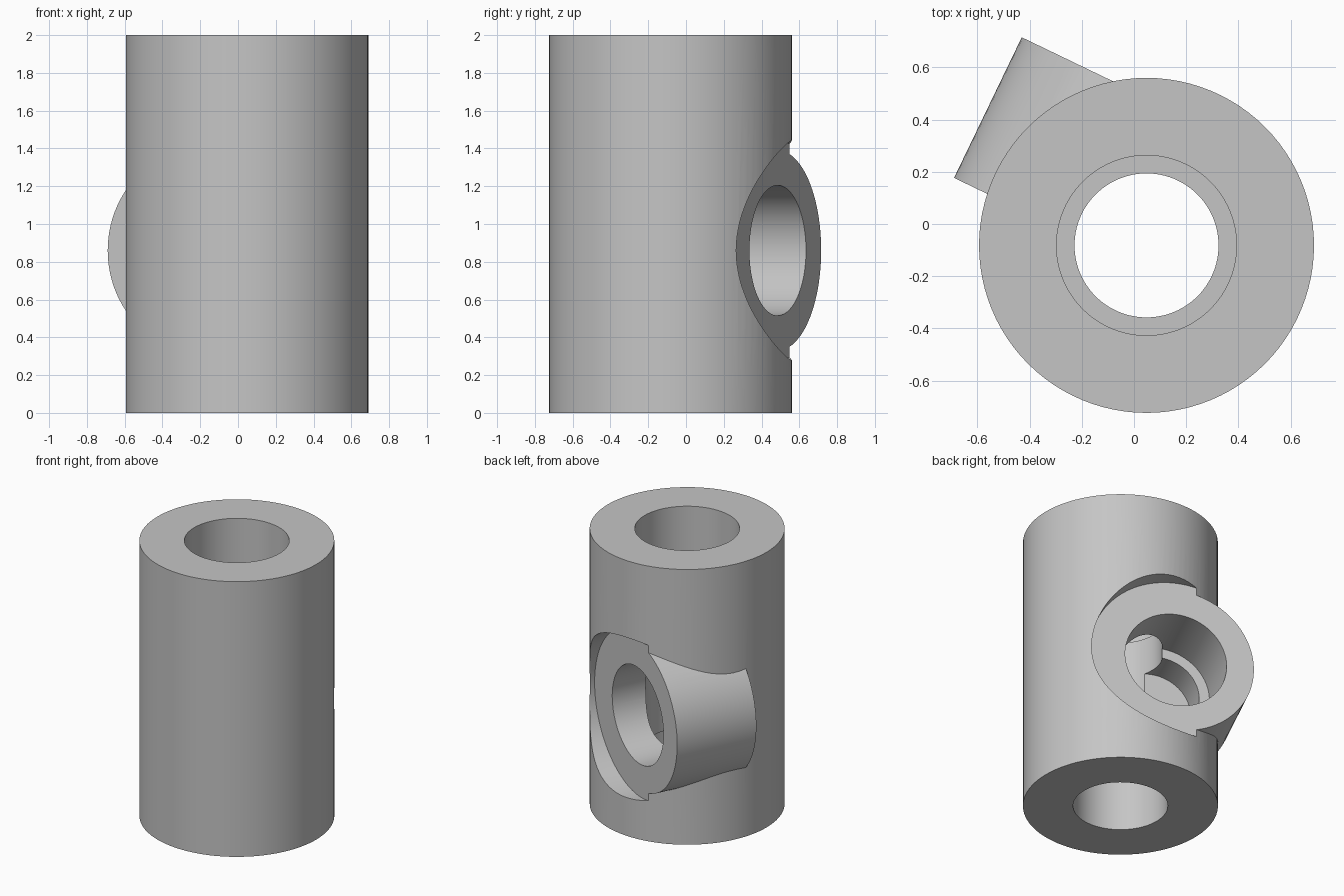
import bpy
import bmesh
import math
from mathutils import Matrix, Vector

SEGMENTS = 96

cube = bpy.data.objects.get("Cube")
if cube:
    bpy.data.objects.remove(cube, do_unlink=True)

grey = bpy.data.materials.new("plain_grey")
grey.use_nodes = True
colour = (0.56, 0.56, 0.56, 1.0)
grey.diffuse_color = colour
grey.node_tree.nodes["Principled BSDF"].inputs["Base Color"].default_value = colour


def lathe(name, profile, matrix):
    """Closed solid of revolution from (radius, height) pairs, bottom to top."""
    bm = bmesh.new()
    rings = []
    for radius, height in profile:
        ring = []
        for i in range(SEGMENTS):
            a = 2 * math.pi * i / SEGMENTS
            ring.append(bm.verts.new((radius * math.cos(a), radius * math.sin(a), height)))
        rings.append(ring)
    for low, high in zip(rings, rings[1:]):
        for i in range(SEGMENTS):
            j = (i + 1) % SEGMENTS
            bm.faces.new((low[i], low[j], high[j], high[i]))
    bm.faces.new(rings[0][::-1])
    bm.faces.new(rings[-1])
    bmesh.ops.recalc_face_normals(bm, faces=bm.faces)
    bm.transform(matrix)
    mesh = bpy.data.meshes.new(name)
    bm.to_mesh(mesh)
    bm.free()
    mesh.materials.append(grey)
    obj = bpy.data.objects.new(name, mesh)
    bpy.context.collection.objects.link(obj)
    return obj


def combine(target, tool, operation):
    """Apply a boolean to the target and remove the tool."""
    tool.hide_render = True
    mod = target.modifiers.new(tool.name, "BOOLEAN")
    mod.operation = operation
    mod.solver = "EXACT"
    mod.object = tool
    bpy.ops.object.select_all(action="DESELECT")
    target.select_set(True)
    bpy.context.view_layer.objects.active = target
    bpy.ops.object.modifier_apply(modifier=mod.name)
    bpy.data.objects.remove(tool, do_unlink=True)


# Frames of the upright tube and of the offset side port
upright = Matrix.Translation((0.048, -0.082, 0))
outward = Vector((0.434, 0.901, 0)).normalized()
sideways = Vector((outward.y, -outward.x, 0))
port_origin = upright.translation + sideways * -0.247 + Vector((0, 0, 0.86))
port = Matrix.Translation(port_origin) @ outward.to_track_quat("Z", "Y").to_matrix().to_4x4()
FACE = 0.511

# Tube body and side boss
body = lathe("ported_tube", [(0.642, 0), (0.642, 2)], upright)
boss = lathe("side_boss", [(0.53, -0.087), (0.53, FACE + 0.05)], port)
combine(body, boss, "UNION")

# Flat recess around the boss face
recess = lathe("face_recess", [(0.582, FACE), (0.582, 1.2)], port)
combine(body, recess, "DIFFERENCE")

# Stepped vertical bore
bore = lathe("main_bore", [(0.312, -0.1), (0.312, 0.42), (0.276, 0.42),
                           (0.276, 1.4), (0.345, 1.4), (0.345, 2.1)], upright)
combine(body, bore, "DIFFERENCE")

# Stepped blind bore in the side port
port_bore = lathe("port_bore", [(0.276, -0.18), (0.276, 0.05),
                                (0.345, 0.05), (0.345, 1.0)], port)
combine(body, port_bore, "DIFFERENCE")

# Smooth round walls with crisp rims
bpy.ops.object.select_all(action="DESELECT")
body.select_set(True)
bpy.context.view_layer.objects.active = body
bpy.ops.object.shade_smooth_by_angle(angle=math.radians(30))
